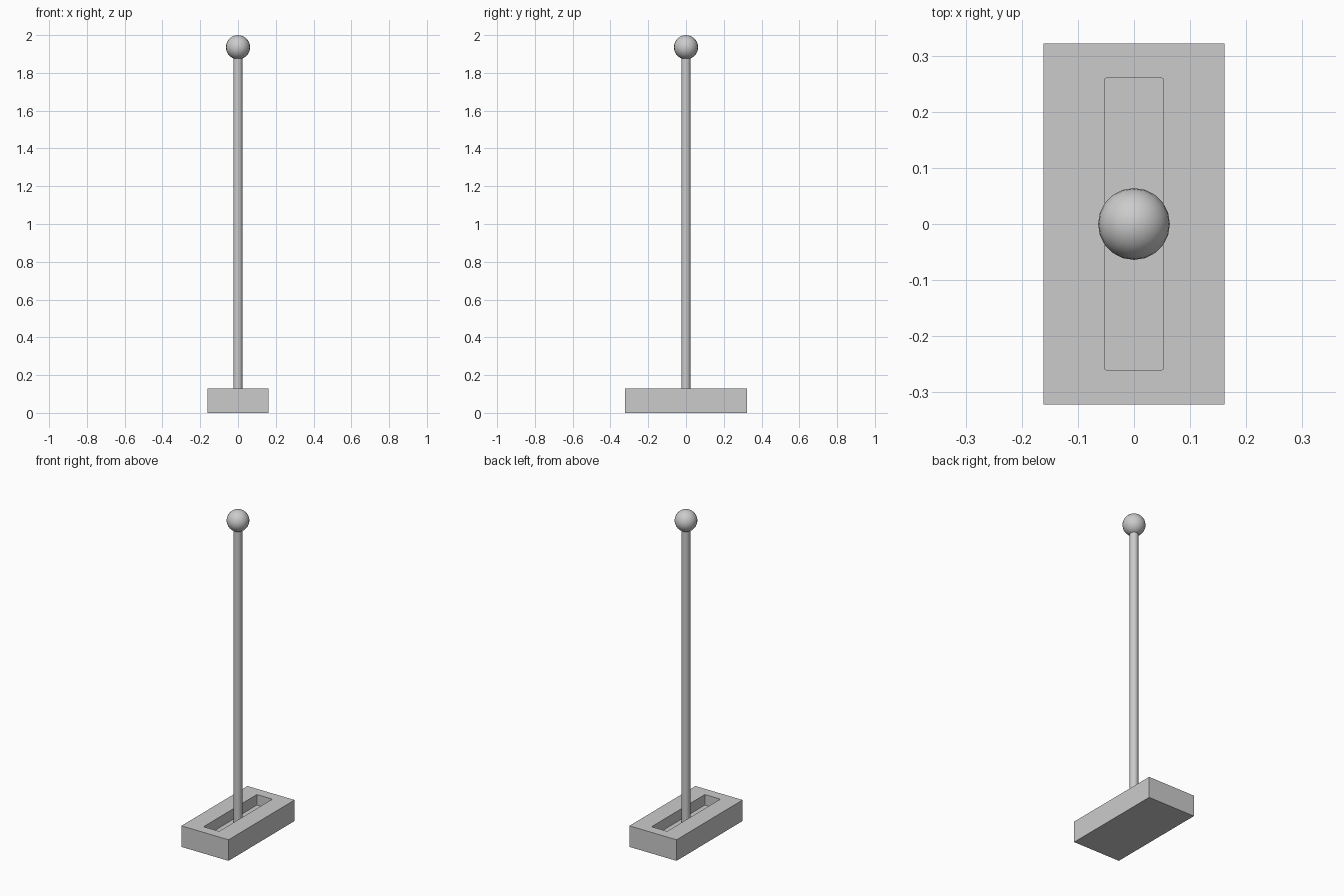
import bpy, bmesh

if "Cube" in bpy.data.objects:
    bpy.data.objects.remove(bpy.data.objects["Cube"])

BASE = (0.161, 0.322, 0.13)   # half width, half depth, height
SLOT = (0.053, 0.26)          # half width, half depth
FLOOR = 0.065                 # height of the slot floor


def shade(obj):
    bpy.ops.object.select_all(action='DESELECT')
    obj.select_set(True)
    bpy.context.view_layer.objects.active = obj
    bpy.ops.object.shade_smooth_by_angle(angle=0.7)


# Base block with a recessed slot in its top face
bm = bmesh.new()
bmesh.ops.create_cube(bm, size=1)
for v in bm.verts:
    v.co = (v.co.x * 2 * BASE[0], v.co.y * 2 * BASE[1], (v.co.z + 0.5) * BASE[2])
top = max(bm.faces, key=lambda f: f.calc_center_median().z)
bmesh.ops.inset_individual(bm, faces=[top], thickness=0.03)
for v in top.verts:
    v.co.x = SLOT[0] if v.co.x > 0 else -SLOT[0]
    v.co.y = SLOT[1] if v.co.y > 0 else -SLOT[1]
floor = bmesh.ops.extrude_discrete_faces(bm, faces=[top])["faces"][0]
for v in floor.verts:
    v.co.z = FLOOR
# Tiny rounding on the slot's upright corners
corners = [e for v in floor.verts for e in v.link_edges
           if abs(e.verts[0].co.z - e.verts[1].co.z) > 0.01]
bmesh.ops.bevel(bm, geom=corners, offset=0.004, segments=2, profile=0.5, affect='EDGES')
mesh = bpy.data.meshes.new("base")
bm.to_mesh(mesh)
bm.free()
base = bpy.data.objects.new("base", mesh)
bpy.context.collection.objects.link(base)

# Upright pole, standing on the slot floor
z0, z1 = FLOOR, 1.89
bpy.ops.mesh.primitive_cylinder_add(vertices=20, radius=0.024, depth=z1 - z0,
                                    location=(0, 0, (z0 + z1) / 2))
pole = bpy.context.object
pole.name = "pole"
shade(pole)

# Ball knob on top
bpy.ops.mesh.primitive_uv_sphere_add(segments=20, ring_count=14, radius=0.064,
                                     location=(0, 0, 1.936))
knob = bpy.context.object
knob.name = "ball_knob"
shade(knob)
